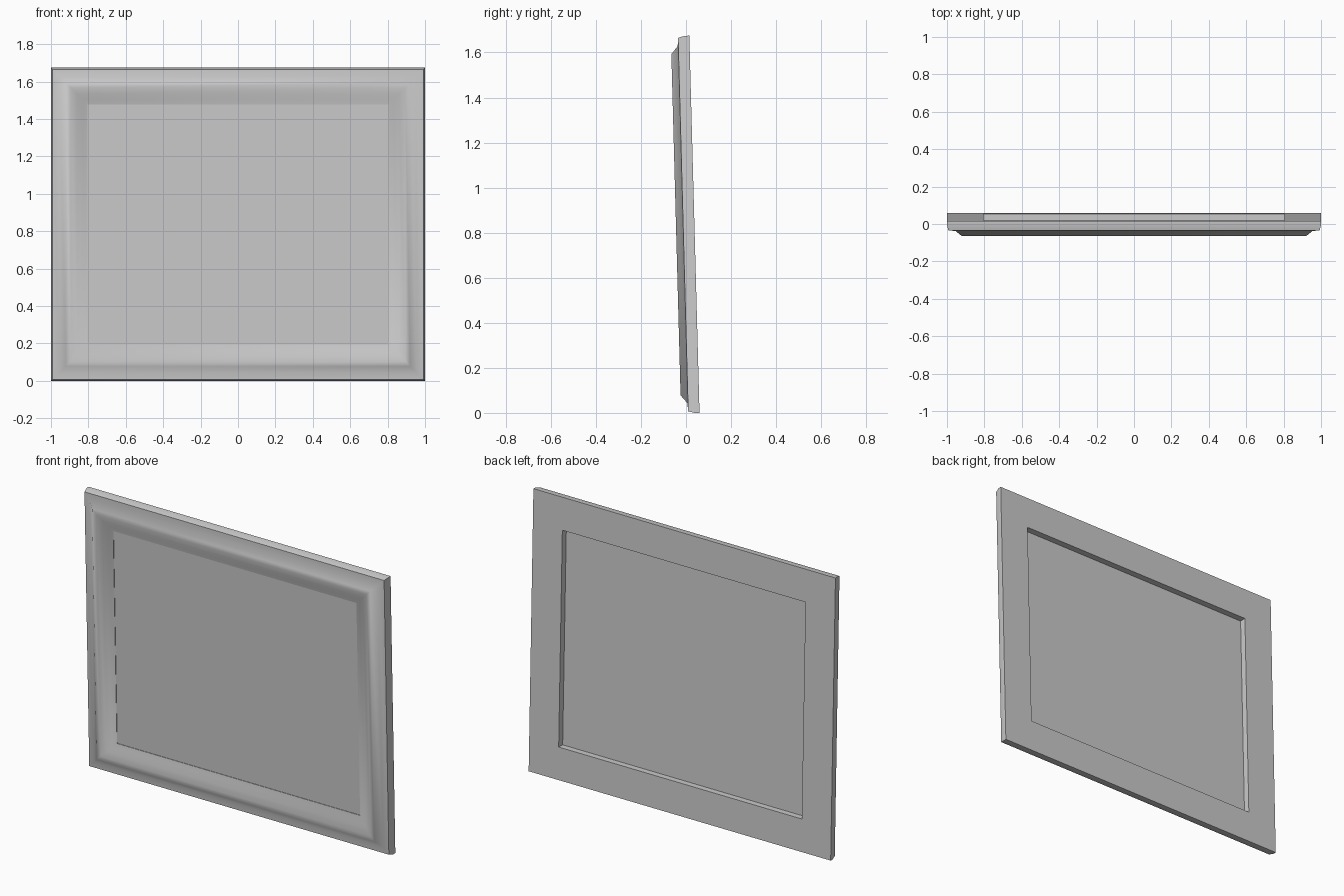
import bpy, bmesh, math

cube = bpy.data.objects.get("Cube")
if cube:
    bpy.data.objects.remove(cube, do_unlink=True)

HALF_W, HEIGHT = 1.0, 1.675
OPENING = 0.195                      # width of the moulding
LEAN = 0.027                         # forward tilt in radians

grey = bpy.data.materials.new("plain grey")
grey.use_nodes = True
colour = (0.6, 0.6, 0.6, 1)
grey.diffuse_color = colour
grey.node_tree.nodes["Principled BSDF"].inputs["Base Color"].default_value = colour


def ring(bm, inset, rise):
    """Rectangle of four verts, inset from the outline and raised off the back."""
    x, low, high = HALF_W - inset, inset, HEIGHT - inset
    return [bm.verts.new((px, -rise, pz))
            for px, pz in ((-x, low), (x, low), (x, high), (-x, high))]


def finish(bm, name):
    bmesh.ops.recalc_face_normals(bm, faces=bm.faces)
    mesh = bpy.data.meshes.new(name)
    bm.to_mesh(mesh)
    bm.free()
    mesh.materials.append(grey)
    obj = bpy.data.objects.new(name, mesh)
    bpy.context.collection.objects.link(obj)
    obj.rotation_euler.x = LEAN
    obj.location.y = 0.06
    return obj


# Moulding: (inset, rise) profile swept round the rectangle with mitred corners
profile = [(0, 0), (0, 0.02), (0.008, 0.05), (0.045, 0.053), (0.08, 0.082),
           (0.105, 0.081), (0.14, 0.07), (0.17, 0.058), (OPENING, 0.05), (OPENING, 0)]
bm = bmesh.new()
rings = [ring(bm, *p) for p in profile]
for a, b in zip(rings, rings[1:] + rings[:1]):
    for i in range(4):
        j = (i + 1) % 4
        bm.faces.new((a[i], a[j], b[j], b[i]))
frame = finish(bm, "frame_moulding")

bpy.ops.object.select_all(action="DESELECT")
frame.select_set(True)
bpy.context.view_layer.objects.active = frame
bpy.ops.object.shade_smooth_by_angle(angle=math.radians(60))

# Panel: thin board held inside the opening, recessed from the back
bm = bmesh.new()
back, front = ring(bm, OPENING - 0.003, 0.038), ring(bm, OPENING - 0.003, 0.047)
bm.faces.new(back)
bm.faces.new(front)
for i in range(4):
    j = (i + 1) % 4
    bm.faces.new((back[i], back[j], front[j], front[i]))
finish(bm, "picture_panel")
